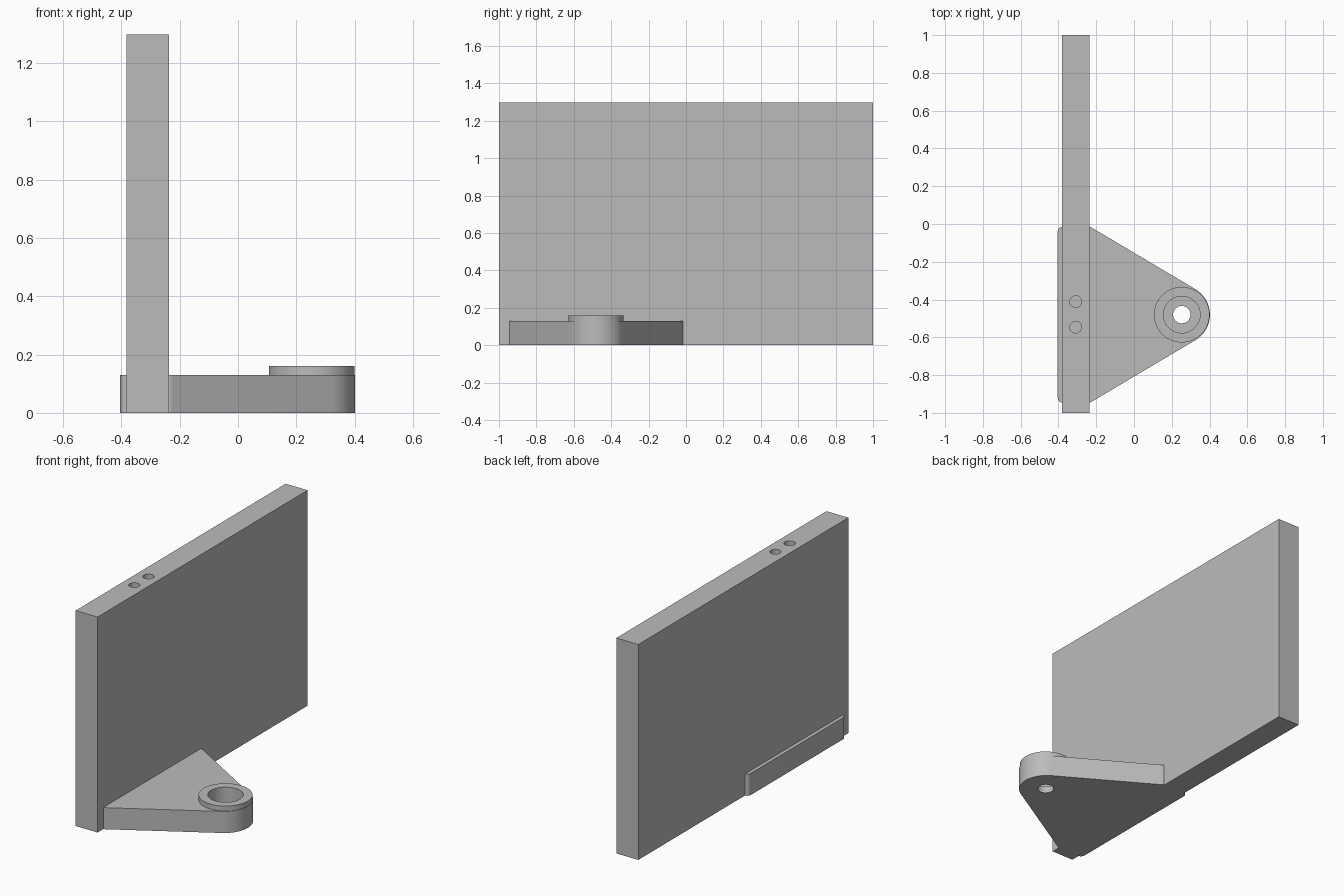
import bpy
import bmesh
from math import cos, sin, radians

if "Cube" in bpy.data.objects:
    bpy.data.objects.remove(bpy.data.objects["Cube"], do_unlink=True)

# One plain grey for everything
grey = bpy.data.materials.new("plain grey")
grey.use_nodes = True
colour = (0.5, 0.5, 0.5, 1)
grey.diffuse_color = colour
grey.node_tree.nodes["Principled BSDF"].inputs["Base Color"].default_value = colour


def arc(cx, cy, r, start, end, steps):
    angles = [radians(start + (end - start) * i / steps) for i in range(steps + 1)]
    return [(cx + r * cos(a), cy + r * sin(a)) for a in angles]


def prism(name, outline, z0, z1):
    """Extrude a counter-clockwise outline from z0 to z1."""
    bm = bmesh.new()
    face = bm.faces.new([bm.verts.new((x, y, z0)) for x, y in outline])
    top = bmesh.ops.extrude_face_region(bm, geom=[face])["geom"]
    verts = [v for v in top if isinstance(v, bmesh.types.BMVert)]
    bmesh.ops.translate(bm, verts=verts, vec=(0, 0, z1 - z0))
    bmesh.ops.recalc_face_normals(bm, faces=bm.faces)
    mesh = bpy.data.meshes.new(name)
    bm.to_mesh(mesh)
    bm.free()
    mesh.materials.append(grey)
    obj = bpy.data.objects.new(name, mesh)
    bpy.context.collection.objects.link(obj)
    return obj


def cylinder(name, x, y, r, z0, z1):
    return prism(name, arc(x, y, r, 0, 354.375, 63), z0, z1)


def combine(target, tool, operation):
    """Apply a boolean and remove the tool."""
    mod = target.modifiers.new(operation.lower(), "BOOLEAN")
    mod.operation = operation
    mod.solver = "EXACT"
    mod.object = tool
    bpy.ops.object.select_all(action="DESELECT")
    bpy.context.view_layer.objects.active = target
    target.select_set(True)
    bpy.ops.object.modifier_apply(modifier=mod.name)
    bpy.data.objects.remove(tool, do_unlink=True)


def smooth(obj):
    bpy.ops.object.select_all(action="DESELECT")
    bpy.context.view_layer.objects.active = obj
    obj.select_set(True)
    bpy.ops.object.shade_smooth_by_angle(angle=radians(25))


# Upright panel with two blind holes in its top edge
left, right, height = -0.382, -0.236, 1.298
panel = prism("upright_panel", [(left, -1), (right, -1), (right, 1), (left, 1)], 0, height)
for y in (-0.411, -0.546):
    combine(panel, cylinder("pin_hole", -0.309, y, 0.031, height - 0.2, height + 0.1), "DIFFERENCE")
smooth(panel)

# Triangular bracket plate with rounded corners, mirrored about its centre line
mid = -0.48
half = 0.465
slope = 59.5
back = -0.404
lower = arc(back + 0.025, mid - half + 0.025, 0.025, 180, 270, 6)
lower += arc(-0.238, mid - half + 0.025, 0.025, 270, 360 - slope, 4)
nose = arc(0.245, mid, 0.157, -slope, slope, 36)
upper = [(x, 2 * mid - y) for x, y in reversed(lower)]
bracket = prism("pivot_bracket", lower + nose + upper, 0, 0.13)

# Raised boss, bearing recess and through hole
bx = 0.253
combine(bracket, cylinder("boss", bx, mid, 0.147, 0.03, 0.16), "UNION")
combine(bracket, cylinder("bearing_recess", bx, mid, 0.097, 0.04, 0.3), "DIFFERENCE")
combine(bracket, cylinder("through_hole", bx, mid, 0.046, -0.1, 0.3), "DIFFERENCE")
smooth(bracket)
